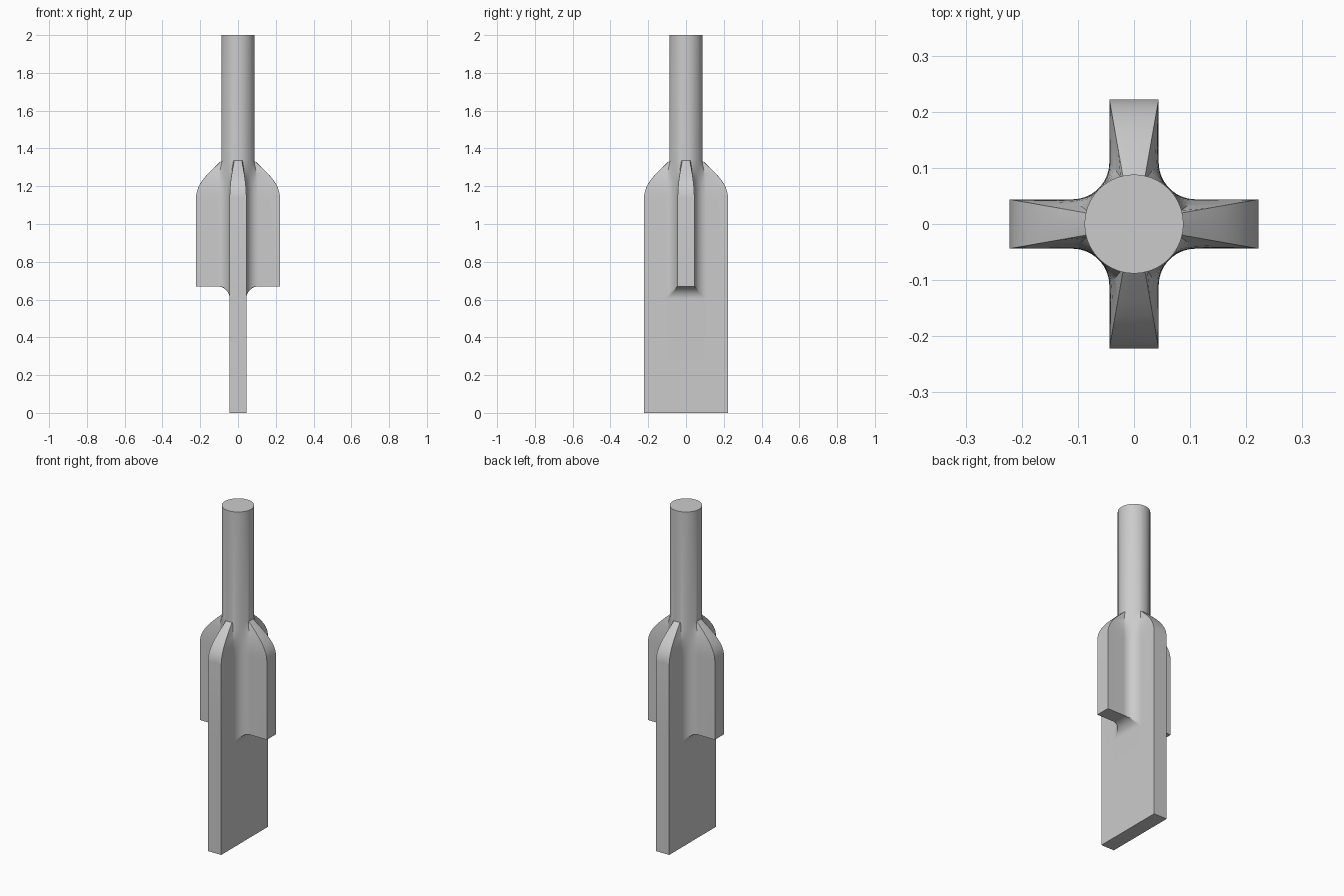
import bpy, bmesh
from math import sin, cos, radians

if "Cube" in bpy.data.objects:
    bpy.data.objects.remove(bpy.data.objects["Cube"])

HALF_W, REACH, FILLET, SHAFT_R = 0.044, 0.222, 0.066, 0.088
C = HALF_W + FILLET          # centre of the corner fillets
N, K = 14, 3                 # fillet steps, steps across half an arm tip

# concave fillet between two neighbouring arms
fillet = [(C + FILLET * cos(radians(270 - 90 * i / N)),
           C + FILLET * sin(radians(270 - 90 * i / N))) for i in range(N + 1)]

# one quadrant of the cross section, and the matching angles on the round shaft
tip = [HALF_W * j / K for j in range(K + 1)]
quad = [(REACH, t) for t in tip] + fillet + [(t, REACH) for t in tip[:0:-1]]
angles = ([13 * j / K for j in range(K + 1)]
          + [16 + 58 * i / N for i in range(N + 1)]
          + [90 - 13 * j / K for j in range(K, 0, -1)])


def section(z, x_limit=REACH, blend=0.0):
    """Cross-shaped ring, clipped in x, blended towards the shaft circle."""
    ring = []
    for q in range(4):
        c, s = ((1, 0), (0, 1), (-1, 0), (0, -1))[q]
        for (x, y), a in zip(quad, angles):
            x += (SHAFT_R * cos(radians(a)) - x) * blend
            y += (SHAFT_R * sin(radians(a)) - y) * blend
            px, py = x * c - y * s, x * s + y * c
            ring.append((max(-x_limit, min(x_limit, px)), py, z))
    return ring


# flat blade, then the filleted underside of the side fins
rings = [section(0, HALF_W)]
rings += [section(0.67 - (y - HALF_W), x) for x, y in reversed(fillet)]
# straight finned body
rings += [section(0.67), section(1.14)]
# shoulders curving in to the shaft
for z, reach in ((1.155, .2205), (1.17, .218), (1.185, .2135), (1.20, .207),
                 (1.215, .199), (1.23, .189), (1.245, .1775), (1.26, .165),
                 (1.29, .136), (1.335, SHAFT_R)):
    rings.append(section(z, blend=(REACH - reach) / (REACH - SHAFT_R)))
# round shaft
rings.append(section(2.0, blend=1.0))

bm = bmesh.new()
loops = [[bm.verts.new(p) for p in ring] for ring in rings]
count = len(loops[0])
for low, high in zip(loops, loops[1:]):
    for i in range(count):
        j = (i + 1) % count
        bm.faces.new((low[i], low[j], high[j], high[i]))
bm.faces.new(loops[0][::-1])
bm.faces.new(loops[-1])
bmesh.ops.remove_doubles(bm, verts=bm.verts, dist=1e-5)
bmesh.ops.recalc_face_normals(bm, faces=bm.faces)

mesh = bpy.data.meshes.new("finned_blade")
bm.to_mesh(mesh)
bm.free()
obj = bpy.data.objects.new("finned_blade", mesh)
bpy.context.collection.objects.link(obj)
bpy.context.view_layer.objects.active = obj
obj.select_set(True)
bpy.ops.object.shade_smooth_by_angle(angle=radians(25))
